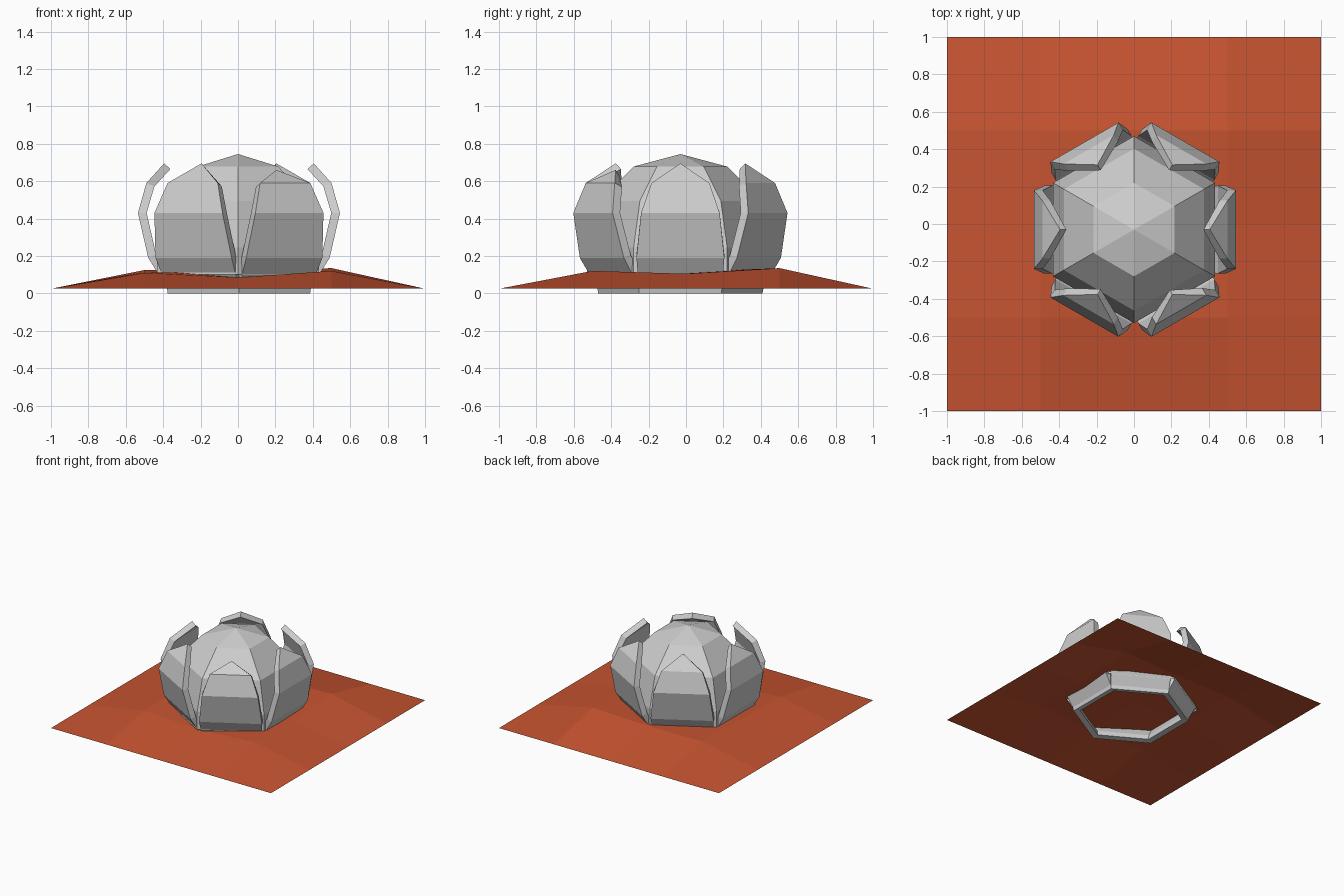
import bpy, bmesh
from math import radians, sin, cos
from mathutils import Matrix, Vector

if "Cube" in bpy.data.objects:
    bpy.data.objects.remove(bpy.data.objects["Cube"], do_unlink=True)


def material(name, rgb):
    mat = bpy.data.materials.new(name)
    mat.use_nodes = True
    mat.diffuse_color = (*rgb, 1)
    mat.node_tree.nodes["Principled BSDF"].inputs["Base Color"].default_value = (*rgb, 1)
    return mat


def finish(name, bm, mat):
    mesh = bpy.data.meshes.new(name)
    bm.to_mesh(mesh)
    bm.free()
    mesh.materials.append(mat)
    obj = bpy.data.objects.new(name, mesh)
    bpy.context.collection.objects.link(obj)
    return obj


stone = material("grey stone", (0.62, 0.62, 0.62))
soil = material("rusty soil", (0.57, 0.088, 0.03))
CENTRE = Vector((0.005, -0.03, 0))

# Ground sheet: square grid with raised, slightly uneven interior
bm = bmesh.new()
bmesh.ops.create_grid(bm, x_segments=4, y_segments=4, size=1)
heights = [[0.11, 0.085, 0.12], [0.115, 0.115, 0.105], [0.125, 0.12, 0.135]]
for v in bm.verts:
    if max(abs(v.co.x), abs(v.co.y)) > 0.9:
        v.co.z = 0.025
    else:
        v.co.z = heights[round(v.co.y * 2) + 1][round(v.co.x * 2) + 1]
finish("ground", bm, soil)

# Dome: six-sided hemisphere on a short wall
bm = bmesh.new()
R, BASE = 0.5, 0.245
rings = [(R, 0.1)] + [(R * sin(radians(a)), BASE + R * cos(radians(a))) for a in (90, 60, 30)]
loops = [[bm.verts.new((r * cos(radians(60 * i + 30)), r * sin(radians(60 * i + 30)), z))
          for i in range(6)] for r, z in rings]
for low, high in zip(loops, loops[1:]):
    for i in range(6):
        j = (i + 1) % 6
        bm.faces.new((low[i], low[j], high[j], high[i]))
apex = bm.verts.new((0, 0, BASE + R))
for i in range(6):
    bm.faces.new((loops[-1][i], loops[-1][(i + 1) % 6], apex))
finish("dome", bm, stone).location = (0, CENTRE.y, 0)

# Petals: folded plates around the dome, rows of (height, radius, half width)
ROWS = [(0, 0.38, 0.22), (0.03, 0.385, 0.222), (0.19, 0.485, 0.235),
        (0.43, 0.54, 0.21), (0.59, 0.495, 0.155)]


def petal(index, tip_z):
    bm = bmesh.new()
    pairs = [(bm.verts.new((r, -w, z)), bm.verts.new((r, w, z))) for z, r, w in ROWS]
    for (a, b), (c, d) in zip(pairs, pairs[1:]):
        bm.faces.new((a, b, d, c))
    tip = bm.verts.new((0.4, 0, tip_z))
    bm.faces.new((*pairs[-1], tip))
    bm.transform(Matrix.Translation(CENTRE) @ Matrix.Rotation(radians(60 * index), 4, "Z"))
    obj = finish(f"petal_{index + 1}", bm, stone)
    mod = obj.modifiers.new("thickness", "SOLIDIFY")
    mod.thickness = 0.045
    mod.offset = -1
    mod.use_even_offset = True


for i in range(6):
    petal(i, 0.66 if i == 5 else 0.695)
